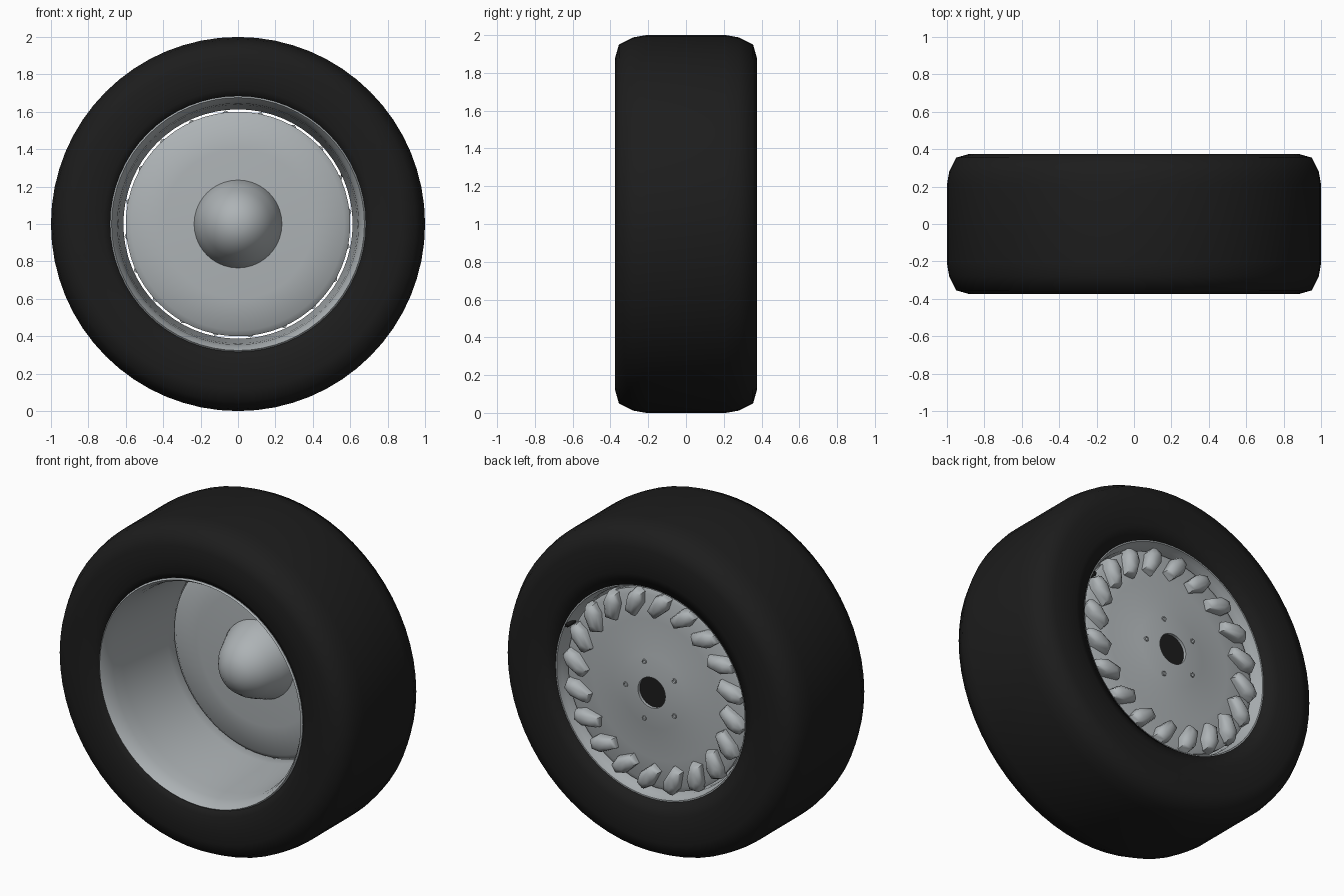
import bpy, bmesh, math
from mathutils import Matrix, Vector

if "Cube" in bpy.data.objects:
    bpy.data.objects.remove(bpy.data.objects["Cube"])

HUB = Vector((0, 0, 1))


def material(name, rgb):
    m = bpy.data.materials.new(name)
    m.use_nodes = True
    m.diffuse_color = (*rgb, 1)
    m.node_tree.nodes["Principled BSDF"].inputs["Base Color"].default_value = (*rgb, 1)
    return m


rubber = material("black rubber", (0.012, 0.012, 0.012))
metal = material("grey metal", (0.42, 0.45, 0.465))


def finish(name, bm, mat, angle=40):
    bmesh.ops.remove_doubles(bm, verts=bm.verts, dist=0.0002)
    bmesh.ops.recalc_face_normals(bm, faces=bm.faces)
    mesh = bpy.data.meshes.new(name)
    bm.to_mesh(mesh)
    bm.free()
    mesh.materials.append(mat)
    ob = bpy.data.objects.new(name, mesh)
    bpy.context.collection.objects.link(ob)
    bpy.ops.object.select_all(action='DESELECT')
    ob.select_set(True)
    bpy.context.view_layer.objects.active = ob
    bpy.ops.object.shade_smooth_by_angle(angle=math.radians(angle))
    return ob


def lathe(name, profile, mat, closed=True, steps=64, centre=HUB, angle=40):
    """Turn a (radius, y) profile around the axle direction."""
    bm = bmesh.new()
    vs = [bm.verts.new(centre + Vector((r, y, 0))) for r, y in profile]
    pairs = list(zip(vs, vs[1:])) + ([(vs[-1], vs[0])] if closed else [])
    es = [bm.edges.new(p) for p in pairs]
    bmesh.ops.spin(bm, geom=vs + es, cent=centre, axis=(0, 1, 0),
                   angle=math.tau, steps=steps)
    return finish(name, bm, mat, angle)


# Tyre: rounded shoulders, flat side walls, bead tucked into the rim
shoulder = [(0.72, 0.37), (0.80, 0.375), (0.88, 0.375), (0.95, 0.355),
            (0.988, 0.28), (1.0, 0.21)]
front_wall = [(0.655, -0.26), (0.682, -0.35)]
back_wall = [(0.64, 0.34), (0.64, 0.26)]
lathe("tyre", front_wall + [(r, -y) for r, y in shoulder] + shoulder[::-1] + back_wall,
      rubber, angle=75)

# Rim barrel: thin tapered shell with a lip at each end
lathe("rim_barrel", [(0.67, -0.25), (0.684, -0.355), (0.676, -0.364), (0.658, -0.335),
                     (0.645, -0.28), (0.638, -0.20), (0.613, 0.20), (0.613, 0.27),
                     (0.625, 0.30), (0.632, 0.338), (0.642, 0.338), (0.645, 0.25)], metal)

# Wheel disc, dished outward at the back around the axle bore
lathe("wheel_disc", [(0.092, 0.20), (0.40, 0.205), (0.57, 0.22), (0.60, 0.245),
                     (0.60, 0.275), (0.57, 0.288), (0.42, 0.29), (0.22, 0.315),
                     (0.105, 0.33), (0.092, 0.33)], metal)

# Hub dome on the front: cone skirt with a ball nose
lathe("hub_dome", [(0.235, 0.21), (0.235, 0.195), (0.205, 0.125), (0.178, 0.065),
                   (0.14, 0.01), (0.09, -0.03), (0.045, -0.047), (0, -0.052)],
      metal, closed=False, steps=40)

# Dark axle bore
lathe("axle_bore", [(0, 0.312), (0.093, 0.312), (0.093, 0.24), (0, 0.24)], rubber, steps=32)

# Small bolt recesses around the bore
for i in range(5):
    a = math.tau * i / 5
    spot = HUB + Vector((0.18 * math.cos(a), 0, 0.18 * math.sin(a)))
    lathe(f"bolt_{i + 1}", [(0.0, 0.319), (0.008, 0.321), (0.011, 0.326), (0.014, 0.325),
                            (0.016, 0.315)], metal, closed=False, steps=12, centre=spot,
          angle=20)


# Swept scoops around the back edge: a six-sided outline lofted to a domed crown
def scoop_ring(name, count):
    outline = [(-0.085, -0.03), (-0.085, 0.03), (0.02, 0.05),
               (0.08, 0.026), (0.08, -0.026), (0.02, -0.05)]
    layers = [(1.0, -0.035), (1.0, 0.02), (0.85, 0.045), (0.45, 0.06)]
    bm = bmesh.new()
    for i in range(count):
        place = (Matrix.Translation(HUB)
                 @ Matrix.Rotation(math.tau * i / count - math.radians(4), 4, 'Y')
                 @ Matrix.Translation((0.53, 0.288, 0))
                 @ Matrix.Rotation(math.radians(-35), 4, 'Y'))
        rings = [[bm.verts.new(place @ Vector((x * s, h, z * s))) for x, z in outline]
                 for s, h in layers]
        for low, high in zip(rings, rings[1:]):
            for k in range(6):
                n = (k + 1) % 6
                bm.faces.new((low[k], low[n], high[n], high[k]))
        bm.faces.new(rings[0])
        bm.faces.new(rings[-1])
    return finish(name, bm, metal, 60)


scoop_ring("scoops", 20)

# Valve stem on the back edge of the rim
a = math.radians(25)
valve_at = HUB + Vector((0.622 * math.cos(a), 0, 0.622 * math.sin(a)))
lathe("valve_stem", [(0, 0.27), (0.014, 0.27), (0.014, 0.335), (0.009, 0.345), (0, 0.345)],
      rubber, closed=False, steps=10, centre=valve_at)
